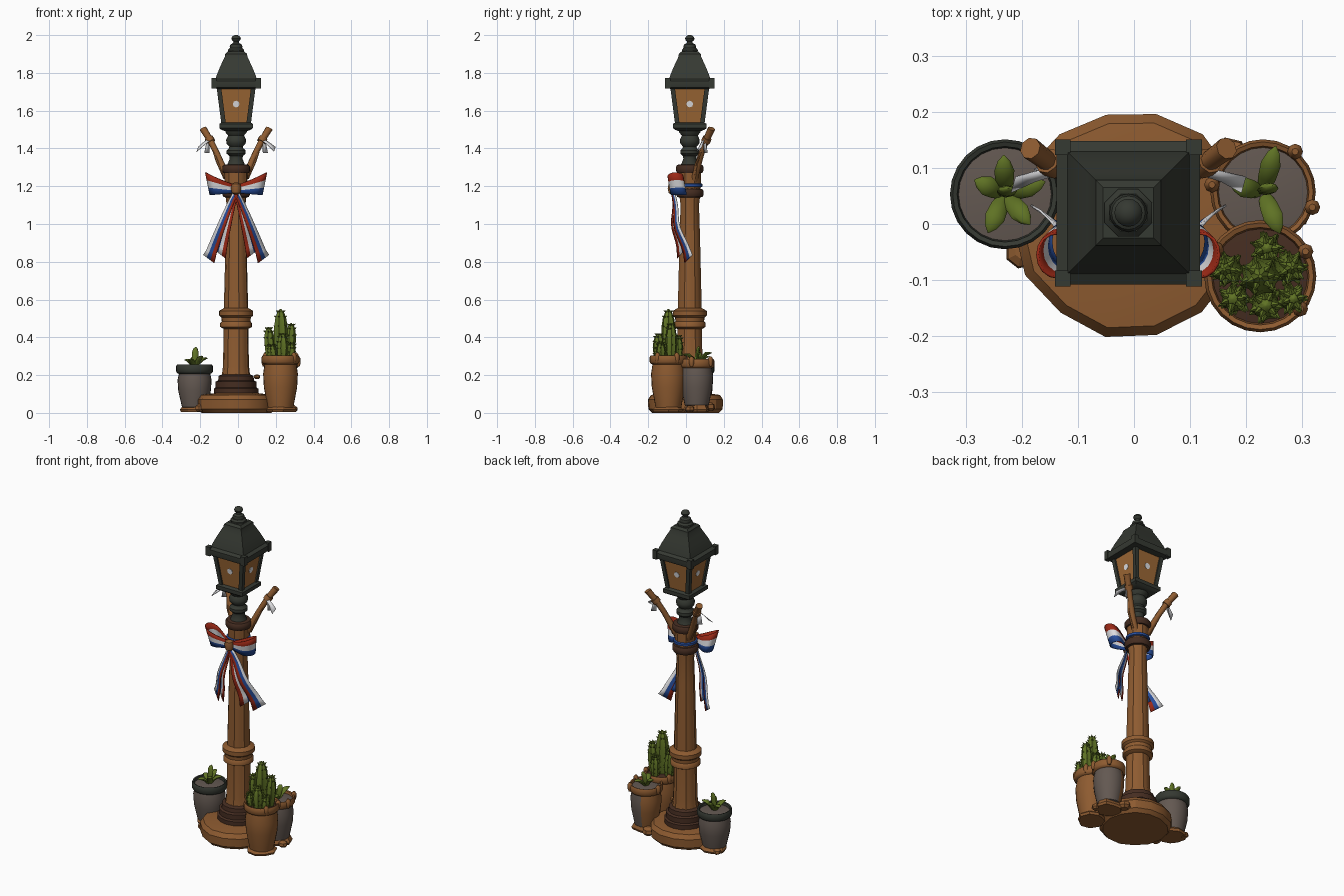
import bpy, bmesh, math, random
from mathutils import Vector as V

if "Cube" in bpy.data.objects:
    bpy.data.objects.remove(bpy.data.objects["Cube"])
random.seed(4)
CX, CY = -0.01, 0.02          # post axis
tau = math.tau

def colour(name, r, g, b):
    m = bpy.data.materials.new(name)
    m.diffuse_color = (r, g, b, 1)
    m.use_nodes = True
    m.node_tree.nodes["Principled BSDF"].inputs["Base Color"].default_value = m.diffuse_color
    return m
WOOD = colour("warm_brown", .27, .105, .03)
DARK = colour("dark_brown", .06, .026, .015)
IRON = colour("green_black_iron", .036, .041, .032)
GREY = colour("grey_clay", .125, .098, .083)
GREEN = colour("plant_green", .115, .17, .018)
RED = colour("ribbon_red", .33, .022, .008)
BLUE = colour("ribbon_blue", .02, .075, .33)
WHITE = colour("ribbon_white", .72, .72, .74)
PANE = colour("amber_pane", .33, .135, .035)

def finish(name, bm, mats, angle=40, solid=0):
    bmesh.ops.recalc_face_normals(bm, faces=bm.faces[:])
    me = bpy.data.meshes.new(name)
    bm.to_mesh(me)
    bm.free()
    for m in mats:
        me.materials.append(m)
    ob = bpy.data.objects.new(name, me)
    bpy.context.collection.objects.link(ob)
    if solid:
        mod = ob.modifiers.new("thickness", 'SOLIDIFY')
        mod.thickness, mod.offset = solid, 0
    bpy.ops.object.select_all(action='DESELECT')
    bpy.context.view_layer.objects.active = ob
    ob.select_set(True)
    bpy.ops.object.shade_smooth_by_angle(angle=math.radians(angle))
    return ob

def grid(bm, rows, mat=None, closed=True):
    vs = [[bm.verts.new(p) for p in r] for r in rows]
    n = len(rows[0])
    for i in range(len(rows) - 1):
        for j in range(n if closed else n - 1):
            k = (j + 1) % n
            f = bm.faces.new((vs[i][j], vs[i][k], vs[i+1][k], vs[i+1][j]))
            f.material_index = mat(i, j) if mat else 0
    if closed:
        bm.faces.new(vs[0][::-1])
        bm.faces.new(vs[-1])

def ring(c, r, z, n, wob=None, rot=0):
    return [V((c[0] + r * (wob(j) if wob else 1) * math.cos(tau * j / n + rot),
               c[1] + r * (wob(j) if wob else 1) * math.sin(tau * j / n + rot), z)) for j in range(n)]

def lathe(name, prof, mats, c=(CX, CY), n=24, wob=None, mat=None, rot=0, angle=40):
    bm = bmesh.new()
    grid(bm, [ring(c, max(r, .0005), z, n, wob, rot) for r, z in prof], mat)
    return finish(name, bm, mats, angle)

def square(name, prof, mat, angle=25):      # lofted square section, half widths
    return lathe(name, [(h * math.sqrt(2), z) for h, z in prof], [mat], n=4, rot=math.pi / 4, angle=angle)

def add_tube(bm, pts, radii, n=8, flat=1, wob=None):
    pts = [V(p) for p in pts]
    d = (pts[-1] - pts[0]).normalized()
    a = d.cross(V((0, 0, 1)) if abs(d.z) < .95 else V((0, 1, 0))).normalized()
    b = d.cross(a)
    grid(bm, [[p + (a * math.cos(tau * j / n) + b * math.sin(tau * j / n) * flat) * r * (wob(j) if wob else 1)
               for j in range(n)] for p, r in zip(pts, radii)])

def tube(name, pts, radii, mat, n=8):
    bm = bmesh.new()
    add_tube(bm, pts, radii, n)
    return finish(name, bm, [mat], 50)

# stone base, its dark stepped foot and slabs under the pots
wob = [random.uniform(.96, 1.03) for _ in range(14)]
lathe("stone_base", [(.185, 0), (.205, .02), (.207, .07), (.19, .095), (.12, .104)], [WOOD],
      c=(-.005, 0), n=14, wob=lambda j: wob[j], angle=30)
lathe("stepped_foot", [(.118, .1), (.118, .128), (.108, .135), (.108, .165), (.095, .172), (.092, .196), (.07, .205)],
      [DARK], n=16)

# timber post with worn grooves and a collar
groove = lambda j: (1, .95, 1.02, .97)[j % 4]
lathe("post_lower", [(.074, .2), (.068, .25), (.064, .47)], [WOOD], n=28, wob=groove)
lathe("post_collar", [(.066, .445), (.084, .455), (.084, .475), (.076, .485), (.078, .505), (.09, .515), (.09, .54), (.064, .555)], [WOOD])
lathe("post_upper", [(.064, .54), (.06, .7), (.054, .95), (.049, 1.1), (.058, 1.17), (.06, 1.28)], [WOOD], n=28, wob=groove)
for z, nm in ((1.14, "lower"), (1.268, "upper")):
    lathe("band_" + nm, [(.05, z), (.067, z + .003), (.073, z + .015), (.073, z + .035), (.066, z + .045), (.05, z + .048)], [DARK])

# turned iron neck
lathe("lantern_neck", [(.05, 1.305), (.044, 1.32), (.034, 1.345), (.036, 1.36), (.05, 1.372), (.05, 1.39), (.038, 1.4),
      (.036, 1.41), (.05, 1.425), (.053, 1.445), (.046, 1.46), (.042, 1.468), (.056, 1.485), (.06, 1.505)], [IRON])

# lantern: frame, panes, glowing marks, corner bars, roof
square("lantern_sill", [(.06, 1.492), (.08, 1.5), (.089, 1.508), (.089, 1.53), (.076, 1.538)], IRON)
square("lantern_panes", [(.07, 1.53), (.094, 1.73)], PANE)
square("lantern_eave", [(.1, 1.715), (.125, 1.722), (.128, 1.73), (.128, 1.757), (.11, 1.768)], IRON)
bm = bmesh.new()
for sx in (-1, 1):
    for sy in (-1, 1):
        for (h0, z0, h1, z1, w) in ((.066, 1.53, .092, 1.73, .012), (.117, 1.718, .117, 1.772, .014)):
            grid(bm, [[V((CX + sx * h + dx * w, CY + sy * h + dy * w, z))
                       for dx, dy in ((-1, -1), (1, -1), (1, 1), (-1, 1))] for h, z in ((h0, z0), (h1, z1))])
finish("lantern_corner_bars", bm, [IRON])
bm = bmesh.new()
for k in range(4):
    u, w = V((math.cos(k * tau / 4), math.sin(k * tau / 4), 0)), V((-math.sin(k * tau / 4), math.cos(k * tau / 4), 0))
    up = (V((0, 0, 1)) + u * .12).normalized()
    o = V((CX, CY, 1.635)) + u * .083
    grid(bm, [[o + u * e + (w * math.cos(tau * j / 8) + up * math.sin(tau * j / 8)) * .018 for j in range(8)] for e in (-.002, .002)])
finish("lantern_glow_marks", bm, [WHITE])
square("lantern_roof", [(.11, 1.764), (.104, 1.785), (.09, 1.82), (.072, 1.86), (.06, 1.885), (.058, 1.9), (.045, 1.912)], IRON)
lathe("roof_cap", [(.045, 1.9), (.046, 1.922), (.036, 1.932)], [IRON], n=8, rot=tau / 16)
lathe("roof_finial", [(.03, 1.925), (.034, 1.938), (.03, 1.95), (.016, 1.958), (.014, 1.966), (.022, 1.973),
                      (.025, 1.982), (.02, 1.993), (.008, 2.0)], [IRON], n=16)

# side branches with pale streamers
def strip(bm, pts, wvecs, mats):
    n = len(mats)
    grid(bm, [[V(p) + V(w) * (2 * j / n - 1) for j in range(n + 1)] for p, w in zip(pts, wvecs)],
         lambda i, j: mats[j], closed=False)
for s, nm in ((-1, "left"), (1, "right")):
    X = lambda x: CX + s * x
    tube("branch_" + nm, [(X(.03), .04, 1.22), (X(.07), .06, 1.3), (X(.1), .08, 1.37), (X(.135), .105, 1.44), (X(.175), .135, 1.505)],
         [.02, .018, .016, .017, .02], WOOD)
    tube("branch_ring_" + nm, [(X(.132), .103, 1.434), (X(.145), .113, 1.456)], [.024, .024], WOOD)
    tube("twig_" + nm, [(X(.06), .05, 1.24), (X(.1), .06, 1.33), (X(.13), .095, 1.42)], [.007, .007, .006], WOOD, 6)
    bm = bmesh.new()
    strip(bm, [(X(.14), .09, 1.445), (X(.165), .085, 1.43), (X(.205), .07, 1.395)], [(0, .006, .006), (0, .009, .009), (.004, .014, .012)], [0])
    strip(bm, [(X(.14), .095, 1.45), (X(.15), .1, 1.42), (X(.155), .105, 1.375)], [(.006, .003, 0), (.009, .006, 0), (.013, .009, 0)], [0])
    finish("streamers_" + nm, bm, [WHITE], solid=.003)

# tricolour bow: loops and tails on both sides, knot and band
R3 = [RED, WHITE, BLUE]
for s, nm in ((-1, "left"), (1, "right")):
    bm = bmesh.new()
    pts, ws = [], []
    for i in range(17):
        t = i / 16
        e = math.sin(math.pi * t)
        pts.append((CX + s * .15 * e ** .8, -.058 - .04 * math.sin(tau * t) + .015 * e, 1.185 + .028 * e))
        ws.append((-s * .012 * e, .012 * e, -(.022 + .038 * e)))
    strip(bm, pts, ws, [0, 1, 2])
    finish("bow_loop_" + nm, bm, R3, 60, .005)
    for x1, z1, y1, order, tn in ((.145, .815, .01, [1, 2, 0], "outer"), (.085, .84, -.03, [2, 1, 0], "inner")):
        bm = bmesh.new()
        pts, ws = [], []
        for i in range(10):
            t = i / 9
            pts.append((CX + s * x1 * t ** .9, -.07 + (y1 + .07) * t ** 1.5 + .008 * math.sin(9 * t), 1.17 + (z1 - 1.17) * t))
            h = .012 + .017 * t
            ws.append((-s * h, -h * .7, -h * (.25 + .5 * (i == 9))))
        strip(bm, pts, ws, order)
        finish("bow_tail_%s_%s" % (tn, nm), bm, R3, 60, .004)
lathe("bow_knot", [(.008, 1.155), (.022, 1.165), (.027, 1.19), (.022, 1.212), (.008, 1.22)], [WOOD], c=(CX, -.07), n=12)
lathe("bow_band", [(.06, 1.195), (.067, 1.198), (.067, 1.212), (.06, 1.215)], [BLUE])

# pots
def pot(name, c, z0, z1, r, mats, rim, soil, mat=None):
    h = z1 - z0
    lathe(name + "_body", [(r * .55, z0), (r * .68, z0 + .006), (r * .72, z0 + .1 * h), (r * .88, z0 + .4 * h),
          (r * .92, z0 + .65 * h), (r * .84, z1 - .045)], mats, c, mat=mat)
    lathe(name + "_rim", [(r * .8, z1 - .05), (r * .93, z1 - .045), (r, z1 - .035), (r, z1 - .01), (r * .95, z1),
          (r * .87, z1 - .003), (r * .84, z1 - .02)], [rim], c)
    lathe(name + "_soil", [(r * .85, z1 - .03), (r * .85, z1 - .018), (r * .4, z1 - .012)], [soil], c)
    w = [random.uniform(.85, 1.15) for _ in range(9)]
    lathe(name + "_slab", [(r * .72, .005), (r * .78, .018), (r * .65, z0 + .008)], [WOOD], c, 9, lambda j: w[j], angle=25)
P1, P2, P3 = (-.23, .053), (.23, .057), (.225, -.093)
pot("left_pot", P1, .025, .255, .098, [GREY], IRON, GREY)
pot("rear_pot", P2, .035, .285, .094, [WOOD, GREY], WOOD, GREY, lambda i, j: int(j < 7 or j > 16))
pot("cactus_pot", P3, .022, .305, .1, [WOOD], WOOD, DARK)
bm = bmesh.new()
for px, py, z, a in ((*P3, .295, .5), (*P3, .295, 2.6), (*P3, .295, 5.6), (*P2, .275, .9), (*P2, .275, -.3), (*P2, .275, 3)):
    x, y = px + .092 * math.cos(a), py + .092 * math.sin(a)
    add_tube(bm, [(x, y, z - .03), (x, y, z - .012), (x, y, z + .012), (x, y, z + .024)], [.008, .014, .014, .006])
finish("rim_knobs", bm, [WOOD], 50)

# succulents: pointed flattened leaves
def succulent(name, c, z, leaves):
    bm = bmesh.new()
    for a, out, up in leaves:
        d = V((math.cos(a) * out, math.sin(a) * out, up))
        o = V((c[0], c[1], z - .01))
        pts = [o + d * t + V((0, 0, .02 * math.sin(math.pi * t))) for t in (0, .3, .6, .85, 1)]
        add_tube(bm, pts, [.009, .016, .018, .011, .001], 8, .55)
    finish(name, bm, [GREEN], 60)
succulent("left_succulent", P1, .24, [(.3, .075, .06), (1.6, .07, .07), (2.7, .06, .05), (4.3, .075, .05), (5.4, .07, .07), (1, .012, .12)])
succulent("rear_succulent", P2, .268, [(1.3, .085, .06), (2.9, .06, .06), (5.1, .08, .05), (.6, .02, .095)])

# cactus: ribbed lobes with spines
bm = bmesh.new()
rib = lambda j: 1.1 if j % 2 else .88
for dx, dy, z0, z1, r, lean in ((0, 0, .28, .55, .034, 0), (-.052, .012, .28, .455, .026, -.012), (.045, .015, .28, .475, .027, .012),
                                (.01, -.052, .28, .42, .027, 0), (.012, .05, .28, .41, .024, 0), (-.04, -.04, .28, .36, .024, -.01),
                                (.05, -.04, .28, .37, .022, .01)):
    ts = (0, .15, .35, .6, .8, .92, 1)
    rs = [r * k for k in (.7, .9, 1, 1.02, .85, .55, .1)]
    pts = [V((P3[0] + dx + lean * t, P3[1] + dy, z0 + (z1 - z0) * t)) for t in ts]
    add_tube(bm, pts, rs, 14, 1, rib)
    for p, q in zip(pts[1:6], rs[1:6]):
        for k in range(7):
            a = tau * (k + random.uniform(-.2, .2)) / 7
            d = V((math.cos(a), math.sin(a), .5))
            add_tube(bm, [p + d * q * .8, p + d * (q * .8 + .012)], [.006, .001], 4)
finish("cactus", bm, [GREEN], 50)

# loose stones by the foot
for i, (x, y, z, r) in enumerate(((.1, -.02, .19, .018), (.29, .02, .02, .026), (-.2, -.05, .025, .03), (-.28, .1, .018, .024), (.17, .12, .03, .035))):
    lathe("loose_stone_%d" % i, [(r * .6, z - r * .6), (r, z - r * .2), (r * .9, z + r * .4), (r * .4, z + r * .7)], [WOOD], (x, y), 7, angle=25)
